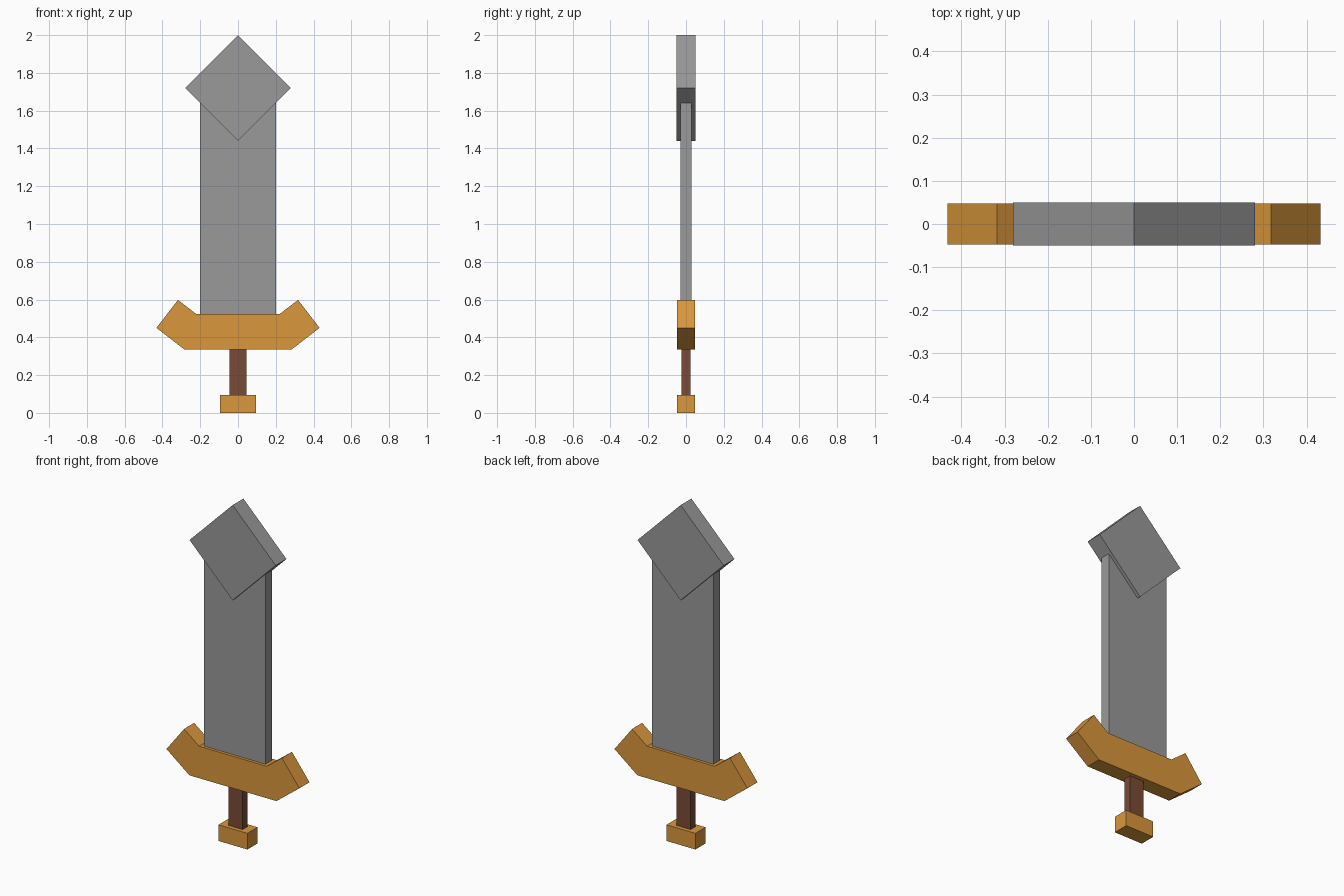
import bpy, bmesh

cube = bpy.data.objects.get("Cube")
if cube:
    bpy.data.objects.remove(cube, do_unlink=True)


def material(name, rgb):
    m = bpy.data.materials.new(name)
    m.use_nodes = True
    color = (*rgb, 1.0)
    m.diffuse_color = color
    for node in m.node_tree.nodes:
        if node.type == 'BSDF_PRINCIPLED':
            node.inputs["Base Color"].default_value = color
    return m


steel = material("steel grey", (0.32, 0.32, 0.32))
gold = material("gold", (0.70, 0.31, 0.045))
wood = material("brown grip", (0.19, 0.07, 0.036))


def slab(name, profile, half_depth, mat):
    """Extrude an x-z outline evenly to both sides of y = 0."""
    bm = bmesh.new()
    face = bm.faces.new([bm.verts.new((x, -half_depth, z)) for x, z in profile])
    ext = bmesh.ops.extrude_face_region(bm, geom=[face])
    verts = [g for g in ext["geom"] if isinstance(g, bmesh.types.BMVert)]
    bmesh.ops.translate(bm, verts=verts, vec=(0, 2 * half_depth, 0))
    bmesh.ops.recalc_face_normals(bm, faces=bm.faces)
    mesh = bpy.data.meshes.new(name)
    bm.to_mesh(mesh)
    bm.free()
    mesh.materials.append(mat)
    obj = bpy.data.objects.new(name, mesh)
    bpy.context.collection.objects.link(obj)
    return obj


def box(half_width, z0, z1):
    return [(-half_width, z0), (half_width, z0), (half_width, z1), (-half_width, z1)]


# Hilt: pommel block and grip
slab("pommel", box(0.094, 0.0, 0.095), 0.047, gold)
slab("grip", box(0.046, 0.09, 0.345), 0.023, wood)

# Crossguard with upturned ends, mirrored from its right half outline
half = [(0.283, 0.335), (0.432, 0.45), (0.318, 0.598), (0.22, 0.523)]
slab("crossguard", half + [(-x, z) for x, z in reversed(half)], 0.047, gold)

# Blade and its thicker diamond tip
slab("blade", box(0.20, 0.50, 1.64), 0.03, steel)
slab("blade_tip", [(0, 1.44), (0.28, 1.72), (0, 2.0), (-0.28, 1.72)], 0.05, steel)
